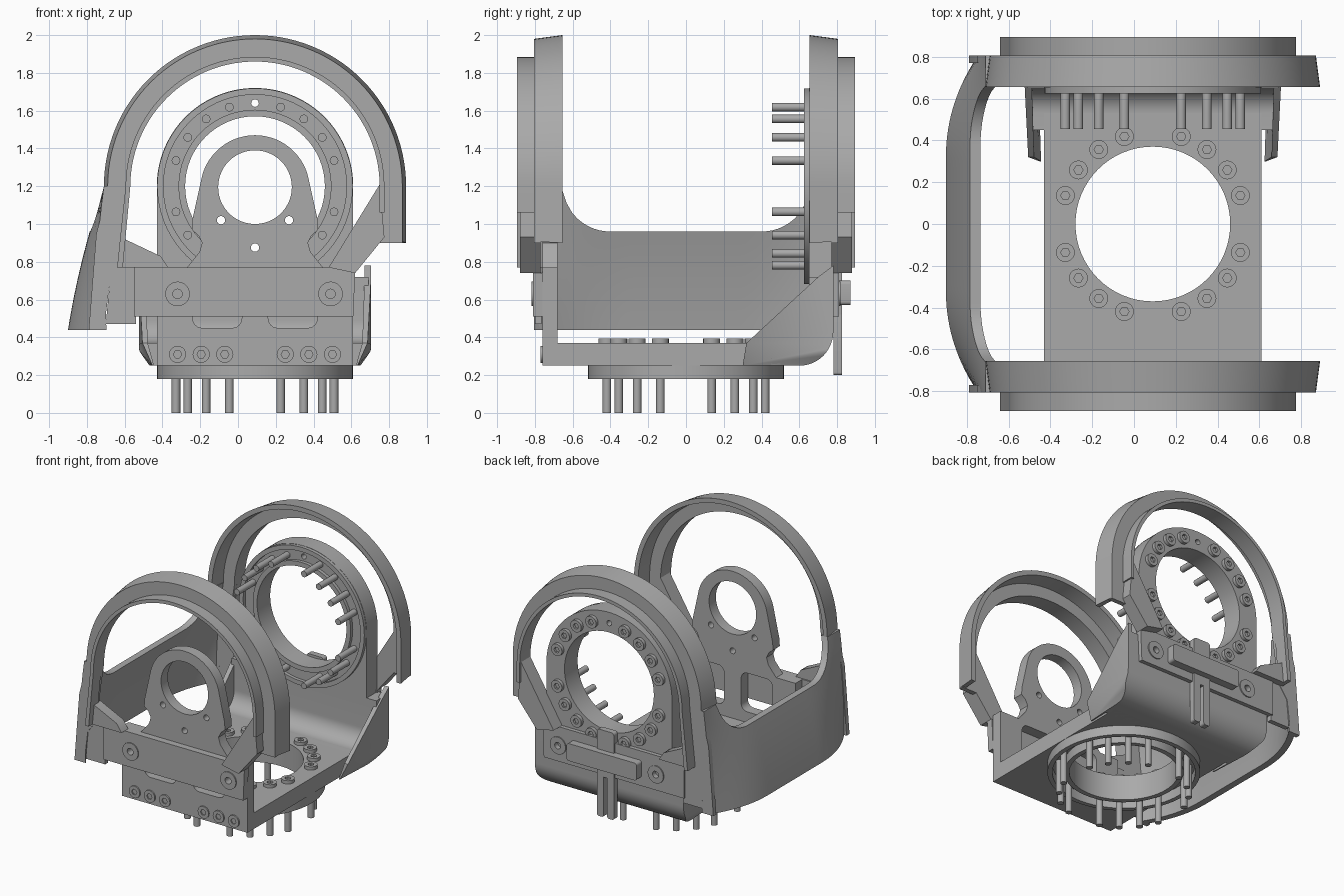
import bpy, bmesh
from math import sin, cos, pi, radians
from mathutils import Vector

cube = bpy.data.objects.get("Cube")
if cube:
    bpy.data.objects.remove(cube, do_unlink=True)

grey = bpy.data.materials.new("plain grey")
grey.use_nodes = True
grey.diffuse_color = (0.4, 0.4, 0.4, 1)
grey.node_tree.nodes["Principled BSDF"].inputs["Base Color"].default_value = (0.4, 0.4, 0.4, 1)

CX, CZ = 0.09, 1.2          # axis of the hoops and the rear ring


def finish(name, bm, angle=35):
    bmesh.ops.remove_doubles(bm, verts=bm.verts, dist=0.0003)
    bmesh.ops.recalc_face_normals(bm, faces=bm.faces)
    mesh = bpy.data.meshes.new(name)
    bm.to_mesh(mesh)
    bm.free()
    mesh.materials.append(grey)
    ob = bpy.data.objects.new(name, mesh)
    bpy.context.scene.collection.objects.link(ob)
    bpy.ops.object.select_all(action='DESELECT')
    ob.select_set(True)
    bpy.context.view_layer.objects.active = ob
    bpy.ops.object.shade_smooth_by_angle(angle=radians(angle))
    return ob


def arc(cx, cy, r, a0, a1, n=24):
    return [(cx + r * cos(radians(a0 + (a1 - a0) * i / n)),
             cy + r * sin(radians(a0 + (a1 - a0) * i / n))) for i in range(n + 1)]


def circle(cx, cy, r, n=48):
    return arc(cx, cy, r, 0, 360, n)[:-1]


def rounded(x0, x1, y0, y1, r):
    return (arc(x1 - r, y1 - r, r, 0, 90, 6) + arc(x0 + r, y1 - r, r, 90, 180, 6)
            + arc(x0 + r, y0 + r, r, 180, 270, 6) + arc(x1 - r, y0 + r, r, 270, 360, 6))


def plate(name, plane, loops, lo, hi, tweak=None):
    """Extrude an outline (first loop) with holes (other loops) between lo and hi."""
    lo, hi = min(lo, hi), max(lo, hi)
    cu = bpy.data.curves.new(name, 'CURVE')
    cu.dimensions, cu.fill_mode, cu.extrude = '2D', 'BOTH', (hi - lo) / 2
    for loop in loops:
        sp = cu.splines.new('POLY')
        sp.points.add(len(loop) - 1)
        for p, (x, y) in zip(sp.points, loop):
            p.co = (x, y, 0, 1)
        sp.use_cyclic_u = True
    tmp = bpy.data.objects.new(name + "_curve", cu)
    bpy.context.scene.collection.objects.link(tmp)
    mesh = bpy.data.meshes.new_from_object(
        tmp.evaluated_get(bpy.context.evaluated_depsgraph_get()))
    bpy.data.objects.remove(tmp, do_unlink=True)
    bm = bmesh.new()
    bm.from_mesh(mesh)
    bpy.data.meshes.remove(mesh)
    mid = (lo + hi) / 2
    for v in bm.verts:
        x, y, z = v.co
        v.co = {"XY": (x, y, z + mid), "XZ": (x, mid - z, y), "YZ": (z + mid, x, y)}[plane]
        if tweak:
            v.co = tweak(v.co)
    return finish(name, bm)


def mirror_x(pts):
    return [(2 * CX - x, y) for x, y in reversed(pts)]


def screw_head(name, plane, x, y, base, top):
    plate(name, plane, [circle(x, y, 0.045, 20), circle(x, y, 0.022, 6)], base, top)
    plate(name + "_socket", plane, [circle(x, y, 0.03, 12)], base, base + (top - base) * 0.3)


def taper(co):
    if abs(co.y) > 0.75:
        k = 0.975
        return Vector((CX + (co.x - CX) * k, co.y, max(0.9, CZ + (co.z - CZ) * k)))
    return co


# Hoops, with stepped lips, struts and cross bars, front and rear
for s, side in ((-1, "front"), (1, "rear")):
    rim = ([(0.89, 0.9)] + arc(CX, CZ, 0.8, 0, 180, 56)
           + arc(CX, CZ, 0.765, 180, 0, 56) + [(0.855, 0.9)])
    plate(side + "_hoop_rim", "XZ", [rim], s * 0.655, s * 0.805, taper)
    flange = ([(0.87, 0.9)] + arc(CX, CZ, 0.78, 0, 180, 56)
              + [(-0.72, 1.06), (-0.75, 0.95), (-0.77, 0.7), (-0.79, 0.44), (-0.72, 0.44),
                 (-0.7, 0.52), (-0.68, 0.68), (-0.615, 0.77), (-0.6, 1.0)]
              + arc(CX, CZ, 0.66, 180, 0, 56) + [(0.75, 0.9)])
    plate(side + "_hoop_flange", "XZ", [flange], s * 0.77, s * 0.805)
    lip = ([(0.775, 1.06)] + arc(CX, CZ, 0.685, 0, 180, 56) + [(-0.64, 0.77), (-0.61, 0.77)]
           + arc(CX, CZ, 0.66, 180, 0, 56) + [(0.75, 1.06)])
    plate(side + "_hoop_lip", "XZ", [lip], s * 0.8, s * 0.895)
    plate(side + "_left_strut", "XZ",
          [[(0.48, 0.77), (0.75, 1.21), (0.775, 0.93), (0.62, 0.74)]], s * 0.77, s * 0.88)
    plate(side + "_right_strut", "XZ",
          [[(-0.6, 0.92), (-0.41, 0.83), (-0.37, 0.77), (-0.62, 0.77)]], s * 0.77, s * 0.85)
    plate(side + "_link_panel", "XZ",
          [[(-0.7, 0.47), (-0.54, 0.47), (-0.54, 0.77), (-0.62, 0.77), (-0.68, 0.68)]],
          s * 0.765, s * 0.8)
    bolts = (-0.32, 0.49)
    plate(side + "_cross_bar", "XZ",
          [[(-0.55, 0.51), (0.61, 0.51), (0.62, 0.74), (0.48, 0.77), (-0.55, 0.77)]]
          + [circle(x, 0.63, 0.025, 16) for x in bolts], s * 0.76, s * 0.81)
    for x in bolts:
        plate(side + "_bar_washer", "XZ",
              [circle(x, 0.63, 0.065, 28), circle(x, 0.63, 0.025, 16)], s * 0.81, s * 0.818)


# Curved side wall joining the two hoops
def wall_x(y, z):
    t = max(0, (abs(y) - 0.3) / 0.5)
    k = (z - 0.44) / 0.76
    return -0.9 + 0.12 * k + 0.07 * k * k + 0.15 * t ** 2.2 * (1 - k)


def wall_top(y):
    t = min(1, max(0, (abs(y) - 0.4) / 0.25))
    return 0.96 + 0.24 * (1 - (1 - t * t) ** 0.5)


bm = bmesh.new()
ROWS, COLS = 8, 56
grid = []
for i in range(COLS + 1):
    y = -0.805 + 1.61 * i / COLS
    heights = [0.44 + (wall_top(y) - 0.44) * j / ROWS for j in range(ROWS + 1)]
    outer = [bm.verts.new((wall_x(y, z), y, z)) for z in heights]
    inner = [bm.verts.new((wall_x(y, z) + 0.05, y, z)) for z in reversed(heights)]
    grid.append(outer + inner)
n = len(grid[0])
for a, b in zip(grid, grid[1:]):
    for j in range(n):
        bm.faces.new((a[j], a[(j + 1) % n], b[(j + 1) % n], b[j]))
bm.faces.new(grid[0])
bm.faces.new(grid[-1])
finish("side_wall", bm)

# Floor with a round opening and a bent rear corner
plate("floor", "XY", [[(-0.43, -0.69), (0.61, -0.69), (0.61, 0.53), (-0.43, 0.53)],
                      circle(CX, 0, 0.37, 64)], 0.25, 0.37)
bend = ([(0.45, 0.25)] + arc(0.6, 0.43, 0.18, -90, 0, 12) + [(0.78, 0.72), (0.65, 0.72)]
        + arc(0.53, 0.49, 0.12, 0, -90, 12) + [(0.45, 0.37)])
plate("rear_bend", "YZ", [bend], -0.43, 0.61)
gusset = ([(0.3, 0.25)] + arc(0.6, 0.43, 0.18, -90, 0, 12)
          + [(0.78, 0.78), (0.7, 0.72), (0.32, 0.37)])


def flare(co):
    edge = max(0, min(1, (co.y - 0.24) / 0.1))
    low = 0.4 + 0.6 * min(1, (co.z - 0.25) / 0.08)
    reach = 0.52 + (abs(co.x - CX) - 0.52) * edge * low
    return Vector((CX + (reach if co.x > CX else -reach), co.y, co.z))


for s, side in ((-1, "right"), (1, "left")):
    plate(side + "_gusset", "YZ", [gusset], CX + s * 0.58, CX + s * 0.615, flare)
    plate(side + "_gusset_bend", "YZ", [bend], CX + s * 0.52, CX + s * 0.6, flare)

# Rear wall with its big round opening
back = [(-0.43, 0.6), (0.61, 0.6)] + arc(CX, CZ, 0.52, 0, 180, 56)
plate("rear_wall", "XZ", [back, circle(CX, CZ, 0.37, 64), circle(CX, CZ + 0.44, 0.02, 16)],
      0.65, 0.78)

# Mounting rings with pins and screws, below the floor and before the rear wall
for name, plane, cy, faces in (("floor", "XY", 0, (0.25, 0.18, 0, 0.37)),
                               ("rear", "XZ", CZ, (0.65, 0.625, 0.455, 0.78))):
    base, edge, tip, head = faces
    plate(name + "_outer_ring", plane, [circle(CX, cy, 0.518, 72), circle(CX, cy, 0.485, 72)],
          edge, base)
    plate(name + "_inner_ring", plane, [circle(CX, cy, 0.405, 64), circle(CX, cy, 0.37, 64)],
          edge, base)
    for k in range(20):
        if k % 5:
            a = k * pi / 10
            x, y = CX + 0.44 * cos(a), cy + 0.44 * sin(a)
            plate(name + "_pin", plane, [circle(x, y, 0.023, 14)], tip, base + 0.01)
            screw_head(name + "_screw", plane, x, y, head, head + 0.025)

# Front bearing plate with tapered neck, slots and small holes
half = (arc(CX, 1.18, 0.29, 90, 165, 20)
        + [(-0.24, 1.03), (-0.245, 0.97), (-0.21, 0.94), (-0.19, 0.9), (-0.205, 0.85),
           (-0.27, 0.77), (-0.43, 0.77), (-0.43, 0.25)])
slot = rounded(-0.24, 0.02, 0.45, 0.74, 0.05)
holes = [circle(CX + dx, z, 0.022, 16) for dx, z in ((-0.18, 1.02), (0.18, 1.02), (0, 0.875))]
plate("front_plate", "XZ", [half + mirror_x(half)[:-1], circle(CX, 1.195, 0.195, 56),
                            slot, mirror_x(slot)] + holes, -0.76, -0.68)
for dx in (0.16, 0.285, 0.41):
    for s in (-1, 1):
        screw_head("front_screw", "XZ", CX + s * dx, 0.31, -0.758, -0.77)

# Rear clamp block and forked tab
plate("rear_clamp", "XZ", [rounded(-0.2, 0.38, 0.57, 0.7, 0.02)], 0.8, 0.87)
plate("tab_bridge", "XZ", [rounded(0.02, 0.16, 0.5, 0.85, 0.02)], 0.78, 0.825)
for x in (0.02, 0.105):
    plate("tab_prong", "XZ", [rounded(x, x + 0.055, 0.2, 0.6, 0.015)], 0.78, 0.825)
